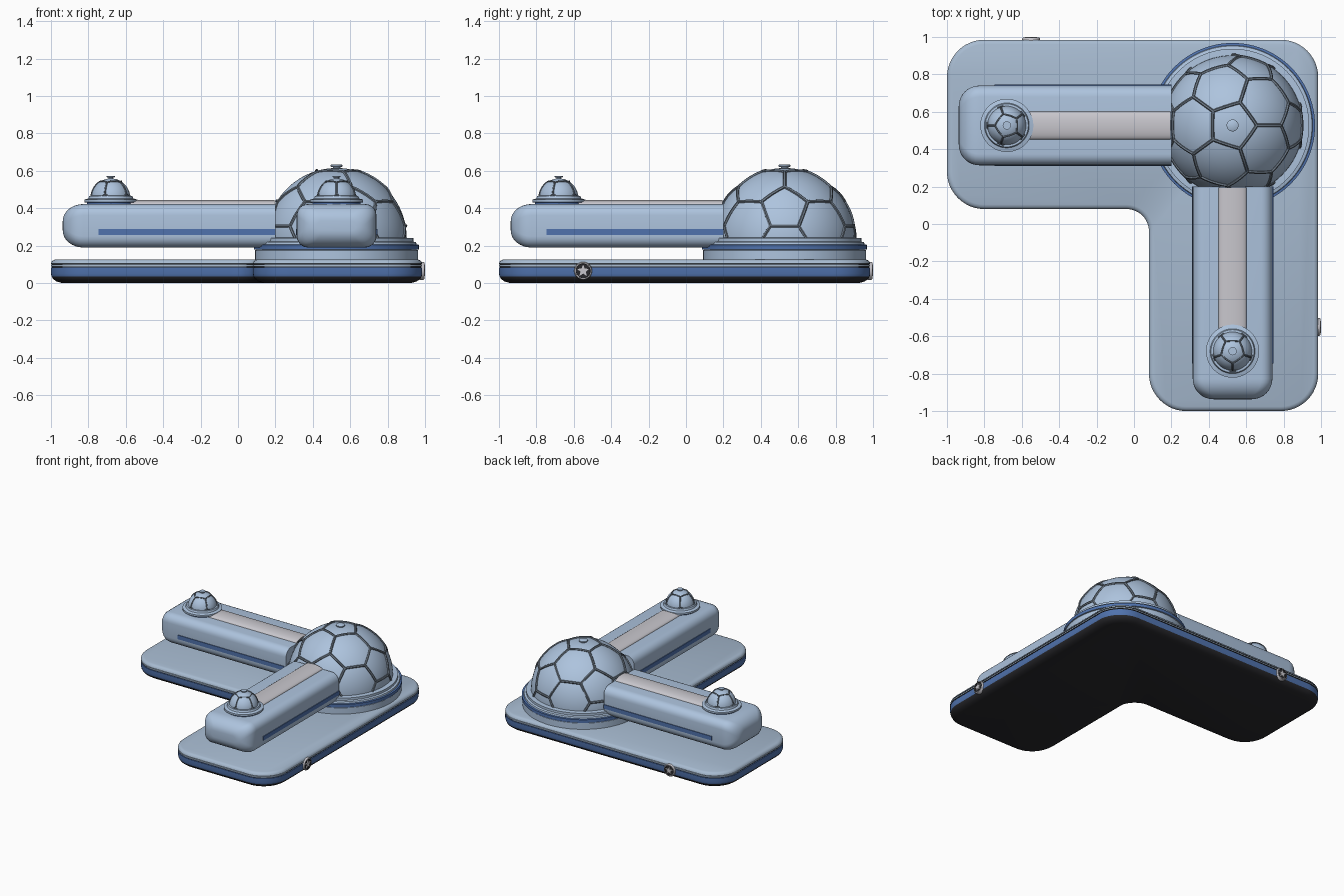
import bpy, bmesh, math
from mathutils import Vector, Matrix

if "Cube" in bpy.data.objects:
    bpy.data.objects.remove(bpy.data.objects["Cube"])

def material(name, rgb):
    m = bpy.data.materials.new(name)
    m.diffuse_color = (*rgb, 1)
    m.use_nodes = True
    m.node_tree.nodes["Principled BSDF"].inputs["Base Color"].default_value = m.diffuse_color
    return m

BODY = material("pale blue", (0.42, 0.55, 0.73))
BASE = material("greyed blue", (0.39, 0.50, 0.64))
BLUE = material("strong blue", (0.08, 0.17, 0.42))
DARK = material("near black", (0.022, 0.022, 0.026))
SEAM = material("slate seam", (0.16, 0.20, 0.25))
SILVER = material("silver", (0.58, 0.57, 0.61))
C = 0.527          # dome centre on both axes
SWAP = Matrix(((0, 1, 0, 0), (1, 0, 0, 0), (0, 0, 1, 0), (0, 0, 0, 1)))  # mirror over x = y
IDENT = Matrix.Identity(4)

def smooth(ob):
    bpy.ops.object.select_all(action='DESELECT')
    ob.select_set(True)
    bpy.context.view_layer.objects.active = ob
    bpy.ops.object.shade_smooth_by_angle(angle=math.radians(35))

def loft(name, rings, mats, ids=None, matrix=IDENT):
    """Skin a stack of closed rings, cap both ends; ids = material per band."""
    bm = bmesh.new()
    ids = ids or [0] * (len(rings) - 1)
    vs = [[bm.verts.new(p) for p in r] for r in rings]
    n = len(rings[0])
    for a, b, i in zip(vs, vs[1:], ids):
        for k in range(n):
            f = bm.faces.new((a[k], a[(k + 1) % n], b[(k + 1) % n], b[k]))
            f.material_index = i
    bm.faces.new(vs[0][::-1]).material_index = ids[0]
    bm.faces.new(vs[-1]).material_index = ids[-1]
    bm.transform(matrix)
    bmesh.ops.recalc_face_normals(bm, faces=bm.faces)
    me = bpy.data.meshes.new(name)
    bm.to_mesh(me)
    bm.free()
    for m in mats:
        me.materials.append(m)
    ob = bpy.data.objects.new(name, me)
    bpy.context.collection.objects.link(ob)
    smooth(ob)
    return ob

def lathe(name, profile, mats, ids=None, matrix=IDENT, segs=64):
    ang = [2 * math.pi * k / segs for k in range(segs)]
    rings = [[(r * math.cos(a), r * math.sin(a), z) for a in ang] for r, z in profile]
    return loft(name, rings, mats, ids, matrix)

def l_outline(d, z):
    """Rounded L outline inset by d: corner centre, start angle, sweep, radius."""
    pts = []
    for cx, cy, a0, sweep, r in ((.785, -.8, -90, 90, .2), (.785, .785, 0, 90, .2),
                                 (-.8, .785, 90, 90, .2), (-.8, .28, 180, 90, .2),
                                 (-.04, -.04, 90, -90, .12), (.28, -.8, 180, 90, .2)):
        rr = r - d if sweep > 0 else r + d
        for k in range(13):
            a = math.radians(a0 + sweep * k / 12)
            pts.append((cx + rr * math.cos(a), cy + rr * math.sin(a), z))
    return pts

def rounded_rect(x, hw, hh, r, cy, cz):
    pts = []
    for q, (sy, sz) in enumerate(((1, 1), (-1, 1), (-1, -1), (1, -1))):
        for k in range(7):
            a = math.radians(90 * q + 15 * k)
            pts.append((x, cy + sy * (hw - r) + r * math.cos(a),
                        cz + sz * (hh - r) + r * math.sin(a)))
    return pts

def box(name, lo, hi, mat, matrix=IDENT):
    rings = [[(lo[0], lo[1], z), (hi[0], lo[1], z), (hi[0], hi[1], z), (lo[0], hi[1], z)]
             for z in (lo[2], hi[2])]
    return loft(name, rings, [mat], None, matrix)

def seams(name, radius, depth, matrix, football):
    """Raised seams on a sphere: football pattern or plain pentagon pattern."""
    bm = bmesh.new()
    bmesh.ops.create_icosphere(bm, subdivisions=1, radius=1)
    top = max(bm.verts, key=lambda v: v.co.z).co
    bm.transform(top.rotation_difference(Vector((0, 0, 1))).to_matrix().to_4x4())
    # turn the upper vertex ring so that one lies along +x
    v = next(v.co for v in bm.verts if 0.2 < v.co.z < 0.8)
    bm.transform(Matrix.Rotation(-math.atan2(v.y, v.x), 4, 'Z'))
    segs = []
    if football:
        for e in bm.edges:
            a, b = (v.co for v in e.verts)
            segs.append((a.lerp(b, 1 / 3), a.lerp(b, 2 / 3)))
        for f in bm.faces:
            for l in f.loops:
                p = l.vert.co
                segs.append((p.lerp(l.link_loop_next.vert.co, 1 / 3),
                             p.lerp(l.link_loop_prev.vert.co, 1 / 3)))
    else:
        for e in bm.edges:
            segs.append(tuple(f.calc_center_median() for f in e.link_faces))
    cu = bpy.data.curves.new(name, 'CURVE')
    cu.dimensions = '3D'
    cu.bevel_depth = depth
    cu.bevel_resolution = 1
    cu.use_fill_caps = True
    for a, b in segs:
        pts = [a.lerp(b, k / 8).normalized() * radius for k in range(9)]
        pts = [matrix @ p for p in pts if p.z > -0.01]
        if len(pts) < 2:
            continue
        sp = cu.splines.new('POLY')
        sp.points.add(len(pts) - 1)
        for q, p in zip(sp.points, pts):
            q.co = (*p, 1)
    bm.free()
    cu.materials.append(SEAM)
    ob = bpy.data.objects.new(name, cu)
    bpy.context.collection.objects.link(ob)
    bpy.ops.object.select_all(action='DESELECT')
    ob.select_set(True)
    bpy.context.view_layer.objects.active = ob
    bpy.ops.object.convert(target='MESH')
    smooth(bpy.context.view_layer.objects.active)

def dome_profile(r):
    return [(r * math.cos(math.radians(a)), r * math.sin(math.radians(a))) for a in range(-6, 88, 4)]

# L-shaped base: dark underside, blue band, groove, pale top
layers = [(.06, 0, 1), (.03, .008, 1), (.01, .022, 1), (.003, .036, 2), (0, .05, 2), (0, .082, 2),
          (.006, .083, 1), (.006, .088, 1), (0, .089, 0), (0, .098, 0), (.006, .099, 1),
          (.006, .102, 1), (0, .103, 0), (.003, .113, 0), (.011, .121, 0), (.024, .126, 0)]
loft("base", [l_outline(d, z) for d, z, _ in layers], [BASE, DARK, BLUE],
     [m for _, _, m in layers[:-1]])

# Main dome with stepped collar
at = Matrix.Translation((C, C, 0))
lathe("dome_collar", [(.436, .12), (.436, .175), (.428, .178), (.441, .18), (.441, .204),
                      (.428, .206), (.425, .218), (.41, .222), (.41, .24), (.36, .243)],
      [BODY, BLUE], [0, 0, 0, 1, 1, 0, 0, 0, 0], at, 96)
dome_at = Matrix.Translation((C, C, .24))
lathe("main_dome", dome_profile(.375), [BODY], None, dome_at, 80)
seams("main_dome_seams", .376, .009, dome_at, True)
lathe("main_dome_cap", [(.02, .60), (.02, .62), (.032, .622), (.032, .63), (.026, .634)],
      [BODY], None, at, 24)

# Everything repeated on the two wings, mirrored over the diagonal
for side, M in (("left", IDENT), ("front", SWAP)):
    # Wing body with a rounded outer end
    rings = []
    for k in range(9):
        s = math.radians(90 * k / 8)
        drop = 1 - math.sin(s)
        hh = .116 - .09 * drop
        rings.append(rounded_rect(-.937 + .11 * (1 - math.cos(s)), .213 - .11 * drop, hh,
                                  min(.06, hh * .9), C, .306))
    rings.append(rounded_rect(.2, .213, .116, .06, C, .306))
    loft(side + "_wing", rings, [BODY], None, M)
    # Blue side stripes
    for s in (-1, 1):
        y0, y1 = sorted((C + s * .20, C + s * .218))
        box(side + "_wing_stripe", (-.745, y0, .258), (.2, y1, .29), BLUE, M)
    # Arched silver strip along the top
    arch = [(C - .075, .41)] + [(C + .075 * math.sin(math.radians(a)),
            .422 + .022 * math.cos(math.radians(a))) for a in range(-90, 91, 15)] + [(C + .075, .41)]
    loft(side + "_wing_top_strip", [[(x, y, z) for y, z in arch] for x in (-.62, .195)],
         [SILVER], None, M)
    # Small dome with collar, seams and cap
    small = M @ Matrix.Translation((-.68, C, 0))
    lathe(side + "_small_collar", [(.12, .40), (.128, .414), (.128, .43), (.142, .432),
                                   (.142, .446), (.12, .452), (.115, .466), (.09, .468)],
          [BODY, BLUE], [1, 1, 1, 0, 0, 0, 0], small, 48)
    small_at = small @ Matrix.Translation((0, 0, .455))
    lathe(side + "_small_dome", dome_profile(.104), [BODY], None, small_at, 48)
    seams(side + "_small_dome_seams", .105, .005, small_at, False)
    lathe(side + "_small_cap", [(.012, .55), (.012, .564), (.022, .566), (.022, .572)],
          [BODY], None, small, 20)
    # Round stud on the base edge with a plain star
    stud = M @ Matrix.Translation((-.55, .97, .065)) @ Matrix.Rotation(-math.pi / 2, 4, 'X')
    lathe(side + "_stud", [(.048, 0), (.048, .02), (.044, .027), (.039, .027), (.038, .022)],
          [SILVER, DARK], [0, 0, 0, 1], stud, 32)
    star = []
    for k in range(10):
        r, a = (.034, .015)[k % 2], math.radians(-90 + 36 * k)
        star.append((r * math.cos(a), r * math.sin(a)))
    loft(side + "_stud_star", [[(x, y, z) for x, y in star] for z in (.02, .03)],
         [SILVER], None, stud)
